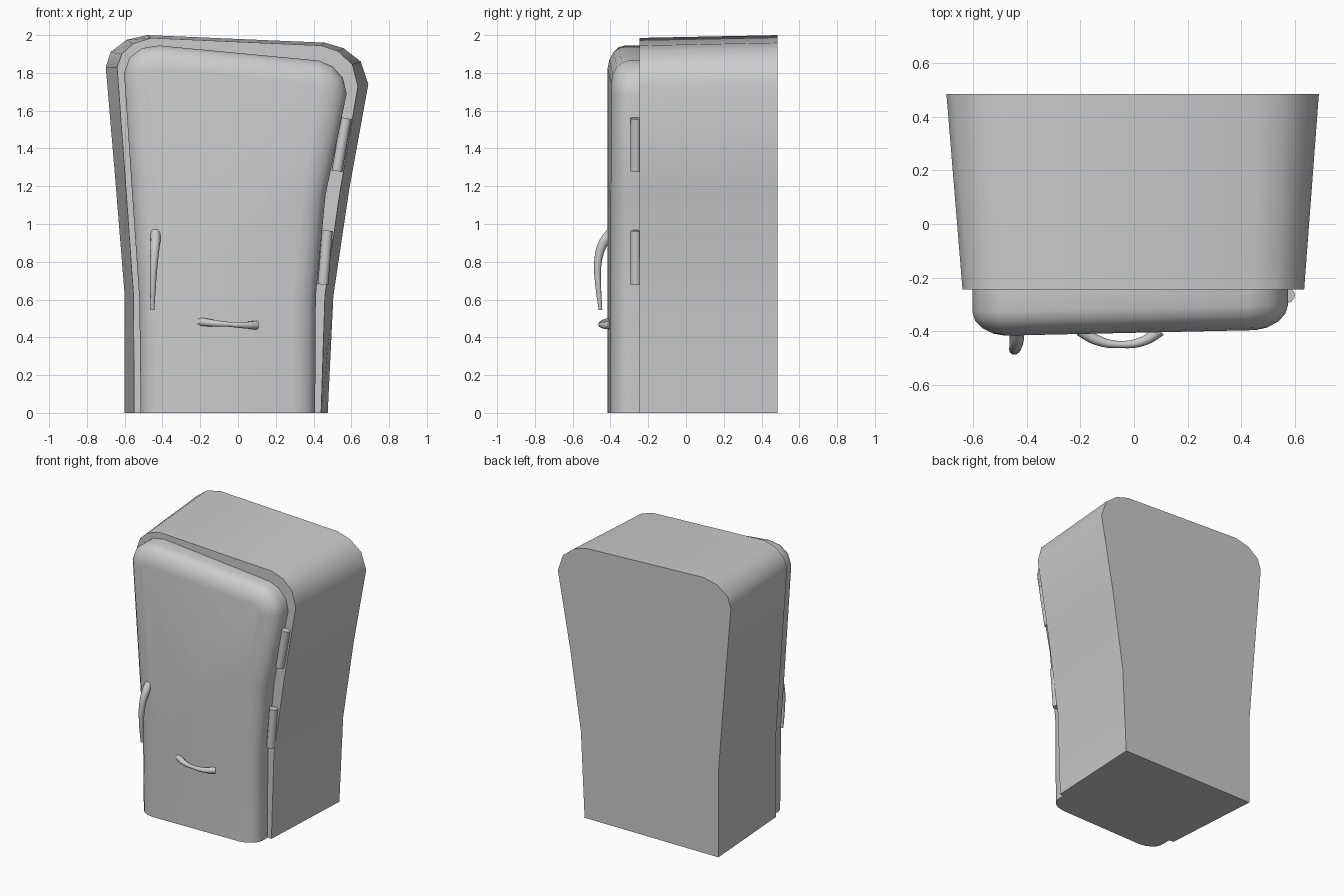
import bpy, bmesh, math
from mathutils import Vector

if "Cube" in bpy.data.objects:
    bpy.data.objects.remove(bpy.data.objects["Cube"])


def loft(name, rings, angle=40):
    """Skin a list of equal-length closed loops and cap both ends."""
    bm = bmesh.new()
    loops = [[bm.verts.new(p) for p in r] for r in rings]
    n = len(loops[0])
    for a, b in zip(loops, loops[1:]):
        for i in range(n):
            j = (i + 1) % n
            bm.faces.new((a[i], a[j], b[j], b[i]))
    bm.faces.new(loops[0])
    bm.faces.new(loops[-1][::-1])
    bmesh.ops.recalc_face_normals(bm, faces=bm.faces[:])
    me = bpy.data.meshes.new(name)
    bm.to_mesh(me)
    bm.free()
    ob = bpy.data.objects.new(name, me)
    bpy.context.collection.objects.link(ob)
    smooth(ob, angle)
    return ob


def smooth(ob, angle):
    bpy.ops.object.select_all(action='DESELECT')
    ob.select_set(True)
    bpy.context.view_layer.objects.active = ob
    bpy.ops.object.shade_smooth_by_angle(angle=math.radians(angle))


def inset(pts, d):
    """Inset an open outline whose two ends stay on the floor."""
    out = []
    for i, p in enumerate(pts):
        p = Vector(p)
        if i in (0, len(pts) - 1):
            out.append(p + Vector((d if i == 0 else -d, 0)))
            continue
        e1 = (p - Vector(pts[i - 1])).normalized()
        e2 = (Vector(pts[i + 1]) - p).normalized()
        n1, n2 = Vector((e1.y, -e1.x)), Vector((e2.y, -e2.x))
        m = (n1 + n2).normalized()
        out.append(p + m * d / m.dot(n1))
    return out


# Cabinet: lopsided flared outline, larger at the back
back = [(-.60, 0), (-.60, .62), (-.65, 1.24), (-.70, 1.83), (-.675, 1.91), (-.59, 1.975), (-.48, 2.0),
        (.46, 1.96), (.56, 1.93), (.65, 1.86), (.69, 1.74), (.59, 1.19), (.505, .62), (.475, 0)]
front = [(-.55, 0), (-.553, .62), (-.597, 1.24), (-.64, 1.83), (-.615, 1.90), (-.555, 1.955), (-.46, 1.985),
         (.44, 1.945), (.53, 1.915), (.605, 1.845), (.635, 1.73), (.54, 1.17), (.46, .62), (.44, 0)]
loft("cabinet", [[(x, .485, z) for x, z in back], [(x, -.245, z) for x, z in front]])

# Door: rounded slab, slightly skewed, square at the floor
door = [(-.515, 0), (-.522, .6), (-.563, 1.2), (-.603, 1.8), (-.575, 1.88), (-.51, 1.93), (-.42, 1.945),
        (.43, 1.865), (.50, 1.835), (.555, 1.775), (.575, 1.69), (.463, 1.15), (.412, .62), (.408, 0)]
rings = []
for y, d in ((-.24, 0), (-.315, 0), (-.348, .01), (-.375, .035), (-.397, .075), (-.406, .12)):
    skew = .022 if y < -.3 else 0
    rings.append([(p.x, y + skew * p.x, p.y) for p in inset(door, d)])
loft("door", rings, 50)

# Hinges: short pins following the right edge of the door
for name, a, b, r in (("upper_hinge", (.573, -.266, 1.56), (.524, -.266, 1.28), .028),
                      ("lower_hinge", (.473, -.266, .965), (.45, -.266, .68), .028)):
    a, b = Vector(a), Vector(b)
    rot = (a - b).to_track_quat('Z', 'Y')
    circle = [rot @ Vector((r * math.cos(t), r * math.sin(t), 0))
              for t in (i * math.tau / 12 for i in range(12))]
    loft(name, [[b + c for c in circle], [a + c for c in circle]])


def handle(name, path):
    """Tapered tube along points (x, y, z, radius)."""
    cu = bpy.data.curves.new(name, 'CURVE')
    cu.dimensions = '3D'
    cu.bevel_depth = 1
    cu.bevel_resolution = 3
    cu.use_fill_caps = True
    cu.resolution_u = 4
    sp = cu.splines.new('BEZIER')
    sp.bezier_points.add(len(path) - 1)
    for bp, (x, y, z, r) in zip(sp.bezier_points, path):
        bp.co = (x, y, z)
        bp.radius = r
        bp.handle_left_type = bp.handle_right_type = 'AUTO'
    ob = bpy.data.objects.new(name, cu)
    bpy.context.collection.objects.link(ob)
    bpy.ops.object.select_all(action='DESELECT')
    ob.select_set(True)
    bpy.context.view_layer.objects.active = ob
    bpy.ops.object.convert(target='MESH')
    smooth(bpy.context.object, 50)


# Door lever (free lower end) and lower drawer-style grip
handle("door_handle", [(-.436, -.395, .955, .028), (-.438, -.438, .90, .026), (-.445, -.466, .80, .021),
                       (-.450, -.465, .68, .016), (-.453, -.453, .545, .010)])
handle("lower_handle", [(-.20, -.395, .483, .024), (-.14, -.433, .476, .019), (-.05, -.450, .469, .013),
                        (.04, -.435, .464, .018), (.097, -.395, .464, .024)])
